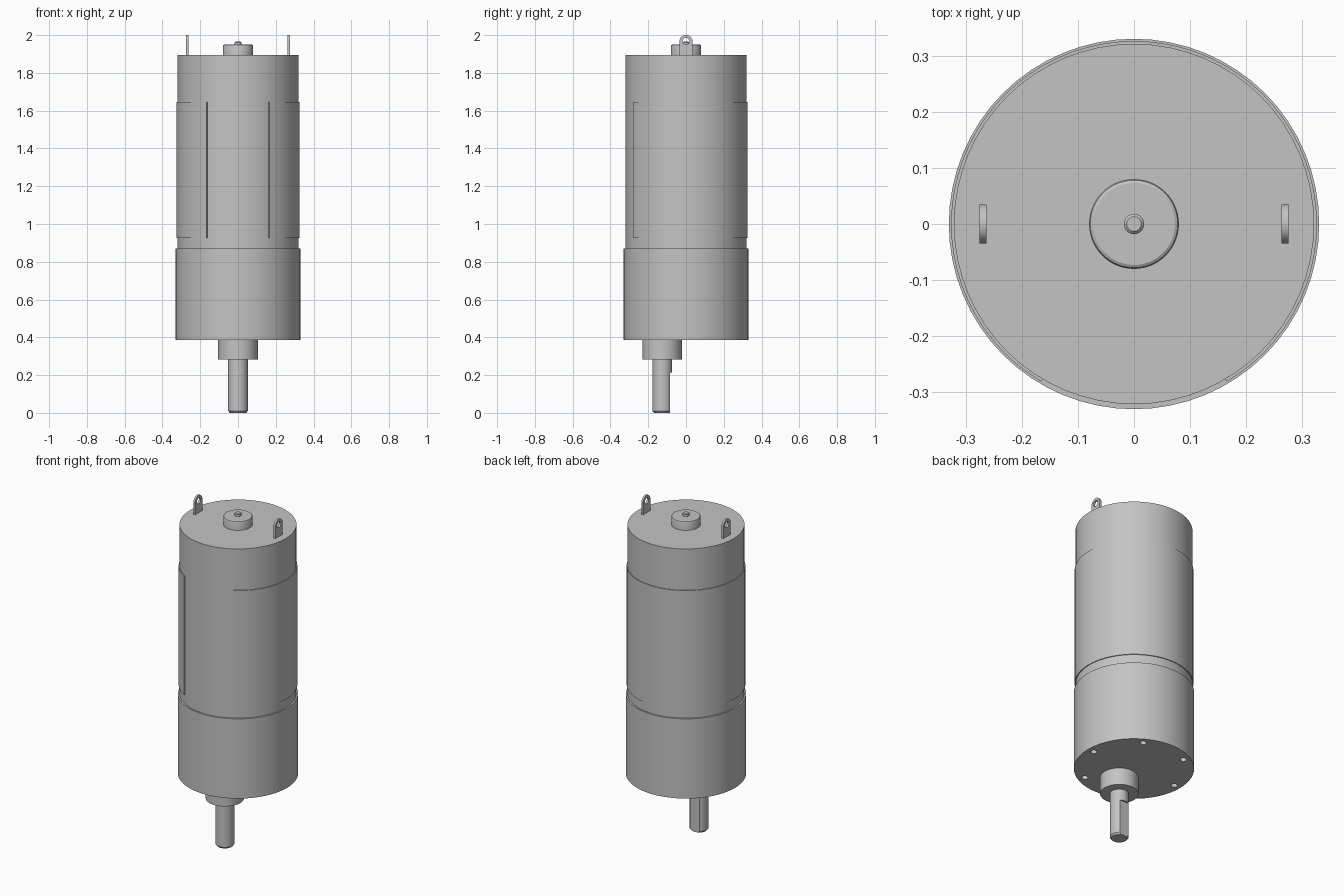
import bpy, bmesh
from math import pi, sin, cos, radians
from mathutils import Vector

cube = bpy.data.objects.get("Cube")
if cube:
    bpy.data.objects.remove(cube, do_unlink=True)

metal = bpy.data.materials.new("grey_metal")
metal.use_nodes = True
GREY = (0.55, 0.55, 0.55, 1)
metal.diffuse_color = GREY
metal.node_tree.nodes["Principled BSDF"].inputs["Base Color"].default_value = GREY


def finish(name, bm, loc=(0, 0, 0)):
    bmesh.ops.recalc_face_normals(bm, faces=bm.faces)
    mesh = bpy.data.meshes.new(name)
    bm.to_mesh(mesh)
    bm.free()
    mesh.materials.append(metal)
    ob = bpy.data.objects.new(name, mesh)
    ob.location = loc
    bpy.context.collection.objects.link(ob)
    return ob


def prism(name, outline, vec, loc=(0, 0, 0)):
    """Extrude a closed outline along a vector."""
    bm = bmesh.new()
    face = bm.faces.new([bm.verts.new(p) for p in outline])
    ext = bmesh.ops.extrude_face_region(bm, geom=[face], use_keep_orig=True)
    new = [g for g in ext["geom"] if isinstance(g, bmesh.types.BMVert)]
    bmesh.ops.translate(bm, verts=new, vec=Vector(vec))
    return finish(name, bm, loc)


def lathe(name, profile, loc=(0, 0, 0), n=64):
    """Stack of rings from (radius, height) pairs, capped at both ends."""
    bm = bmesh.new()
    rings = [[bm.verts.new((r * cos(2 * pi * i / n), r * sin(2 * pi * i / n), z))
              for i in range(n)] for r, z in profile]
    for a, b in zip(rings, rings[1:]):
        for i in range(n):
            j = (i + 1) % n
            bm.faces.new((a[i], a[j], b[j], b[i]))
    bm.faces.new(rings[0])
    bm.faces.new(rings[-1])
    return finish(name, bm, loc)


def smooth(ob):
    bpy.ops.object.select_all(action="DESELECT")
    ob.select_set(True)
    bpy.context.view_layer.objects.active = ob
    bpy.ops.object.shade_smooth_by_angle(angle=radians(30))


def cut(ob, cutters):
    """Subtract each cutter, then discard it."""
    bpy.context.view_layer.objects.active = ob
    for c in cutters:
        c.hide_render = True
        mod = ob.modifiers.new("cut", "BOOLEAN")
        mod.operation = "DIFFERENCE"
        mod.solver = "EXACT"
        mod.object = c
        bpy.ops.object.modifier_apply(modifier=mod.name)
        bpy.data.objects.remove(c, do_unlink=True)


def arc(r, start, end, steps):
    return [(r * cos(a), r * sin(a)) for a in
            (radians(start + (end - start) * i / steps) for i in range(steps + 1))]


SHAFT_Y = -0.126
parts = []

# Motor can and gearbox with a ring of mounting holes
parts.append(lathe("motor_can", [(0.321, 0.86), (0.321, 1.895)]))
gearbox = lathe("gearbox", [(0.33, 0.387), (0.33, 0.87)])
cut(gearbox, [lathe("hole_cutter", [(0.018, 0.3), (0.018, 0.47)],
                    (0.288 * cos(k * pi / 3), 0.288 * sin(k * pi / 3), 0), 24)
              for k in range(6)])
parts.append(gearbox)

# Wrapped sleeve, open at the front
outline = arc(0.326, -59.5, 239.5, 60) + arc(0.319, 239.5, -59.5, 60)
parts.append(prism("sleeve", [(x, y, 0.925) for x, y in outline], (0, 0, 0.72)))

# Offset output boss and D-shaped shaft
parts.append(lathe("output_boss", [(0.105, 0.283), (0.105, 0.4)], (0, SHAFT_Y, 0)))
shaft = lathe("output_shaft", [(0.044, 0), (0.052, 0.01), (0.052, 0.3)],
              (0, SHAFT_Y, 0), 48)
flat = [(-0.1, 0.042, -0.1), (0.1, 0.042, -0.1), (0.1, 0.1, -0.1), (-0.1, 0.1, -0.1)]
cut(shaft, [prism("flat_cutter", flat, (0, 0, 0.315), (0, SHAFT_Y, 0))])
parts.append(shaft)

# Rear bearing housing and shaft end
parts.append(lathe("rear_bearing", [(0.08, 1.885), (0.08, 1.942), (0.078, 1.947),
                                    (0.073, 1.95)]))
parts.append(lathe("rear_shaft_end", [(0.018, 1.94), (0.018, 1.961), (0.013, 1.966)], n=32))

# Terminal tabs with round eyes
for side, x in (("left", 0.269), ("right", -0.269)):
    tab = [(0, y, z + 1.965) for y, z in arc(0.035, 0, 180, 24)]
    tab += [(0, -0.035, 1.885), (0, 0.035, 1.885)]
    terminal = prism(side + "_terminal", tab, (0.012, 0, 0), (x - 0.006, 0, 0))
    eye = [(0, y, z + 1.967) for y, z in arc(0.018, 0, 345, 23)]
    cut(terminal, [prism("eye_cutter", eye, (0.1, 0, 0), (x - 0.05, 0, 0))])
    parts.append(terminal)

for part in parts:
    smooth(part)
